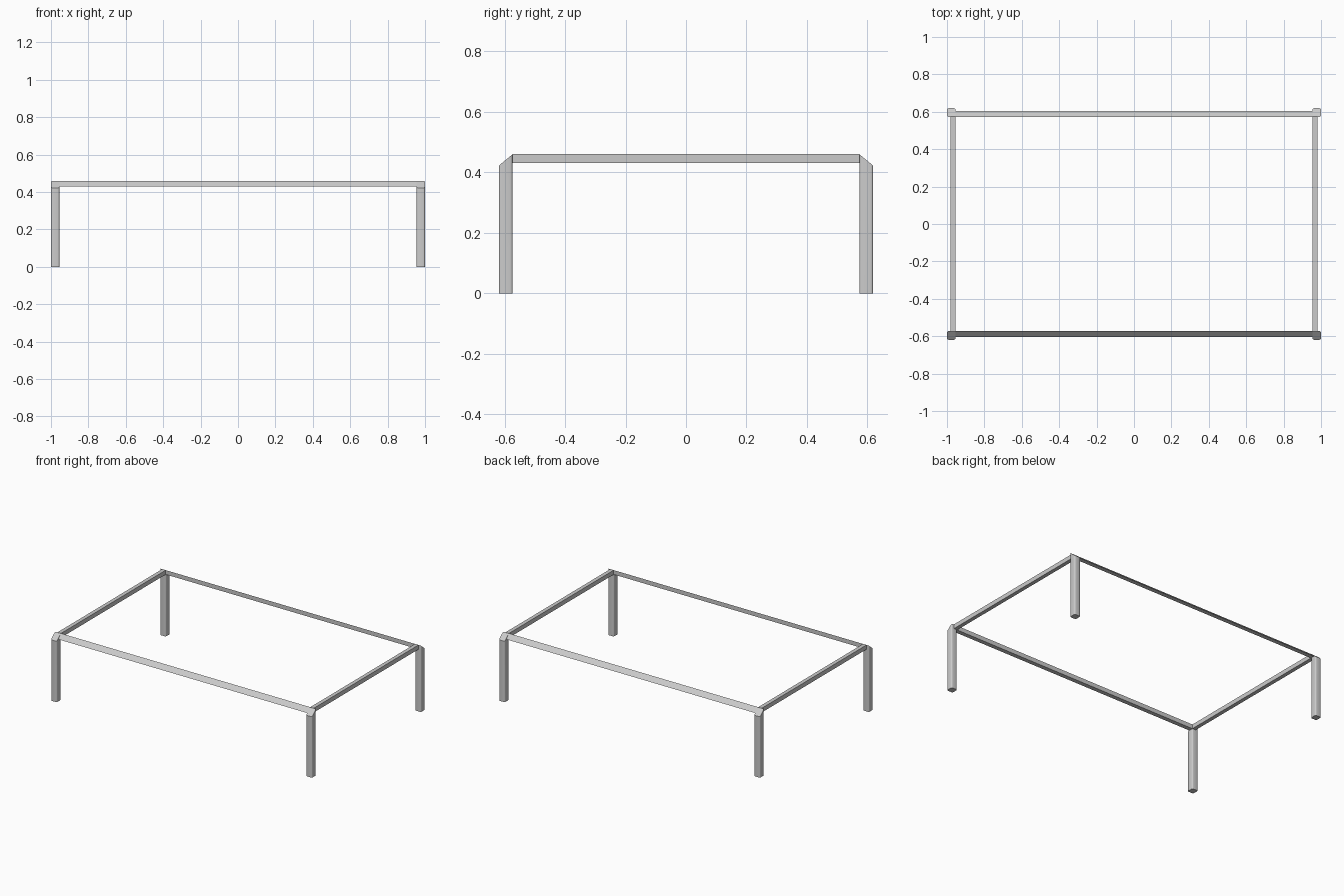
import bpy, bmesh, math

if "Cube" in bpy.data.objects:
    bpy.data.objects.remove(bpy.data.objects["Cube"])

X_OUT, X_IN = 1.0, 0.955      # leg extents across the width
Y_OUT, Y_IN = 0.619, 0.573    # leg extents across the depth
Z_LOW, Z_TOP = 0.422, 0.46    # outer and inner height of the sloped leg tops


def loft(name, start, end):
    """Closed prism between two matching rings of points."""
    bm = bmesh.new()
    a = [bm.verts.new(p) for p in start]
    b = [bm.verts.new(p) for p in end]
    n = len(a)
    bm.faces.new(a)
    bm.faces.new(b)
    for i in range(n):
        j = (i + 1) % n
        bm.faces.new((a[i], a[j], b[j], b[i]))
    bmesh.ops.recalc_face_normals(bm, faces=bm.faces)
    mesh = bpy.data.meshes.new(name)
    bm.to_mesh(mesh)
    bm.free()
    obj = bpy.data.objects.new(name, mesh)
    bpy.context.collection.objects.link(obj)
    return obj


def rounded_rect(cx, cy, hx, hy, r, seg=3):
    pts = []
    for k, (sx, sy) in enumerate([(1, 1), (-1, 1), (-1, -1), (1, -1)]):
        for i in range(seg + 1):
            t = math.radians(90 * (k + i / seg))
            pts.append((cx + sx * (hx - r) + r * math.cos(t),
                        cy + sy * (hy - r) + r * math.sin(t)))
    return pts


def top_height(y):
    t = (Y_OUT - abs(y)) / (Y_OUT - Y_IN)
    return Z_LOW + t * (Z_TOP - Z_LOW)


# Legs: softly rounded square posts, tops sloping down to the outside
for sy, depth in ((-1, "front"), (1, "back")):
    for sx, side in ((-1, "left"), (1, "right")):
        ring = rounded_rect(sx * (X_OUT + X_IN) / 2, sy * (Y_OUT + Y_IN) / 2,
                            (X_OUT - X_IN) / 2, (Y_OUT - Y_IN) / 2, 0.008)
        leg = loft(f"{depth}_{side}_leg",
                   [(x, y, 0) for x, y in ring],
                   [(x, y, top_height(y)) for x, y in ring])
        bpy.ops.object.select_all(action='DESELECT')
        leg.select_set(True)
        bpy.context.view_layer.objects.active = leg
        bpy.ops.object.shade_smooth_by_angle(angle=math.radians(40))

# Front and back rails: triangular section continuing the leg slope
for sy, depth in ((-1, "front"), (1, "back")):
    section = [(sy * Y_IN, 0.43), (sy * 0.603, 0.43), (sy * Y_IN, Z_TOP)]
    loft(f"{depth}_rail",
         [(-0.957, y, z) for y, z in section],
         [(0.957, y, z) for y, z in section])

# Side rails: plain rectangular bars
for sx, side in ((-1, "left"), (1, "right")):
    section = [(sx * X_IN, 0.43), (sx * 0.982, 0.43),
               (sx * 0.982, Z_TOP), (sx * X_IN, Z_TOP)]
    loft(f"{side}_rail",
         [(x, -0.574, z) for x, z in section],
         [(x, 0.574, z) for x, z in section])
